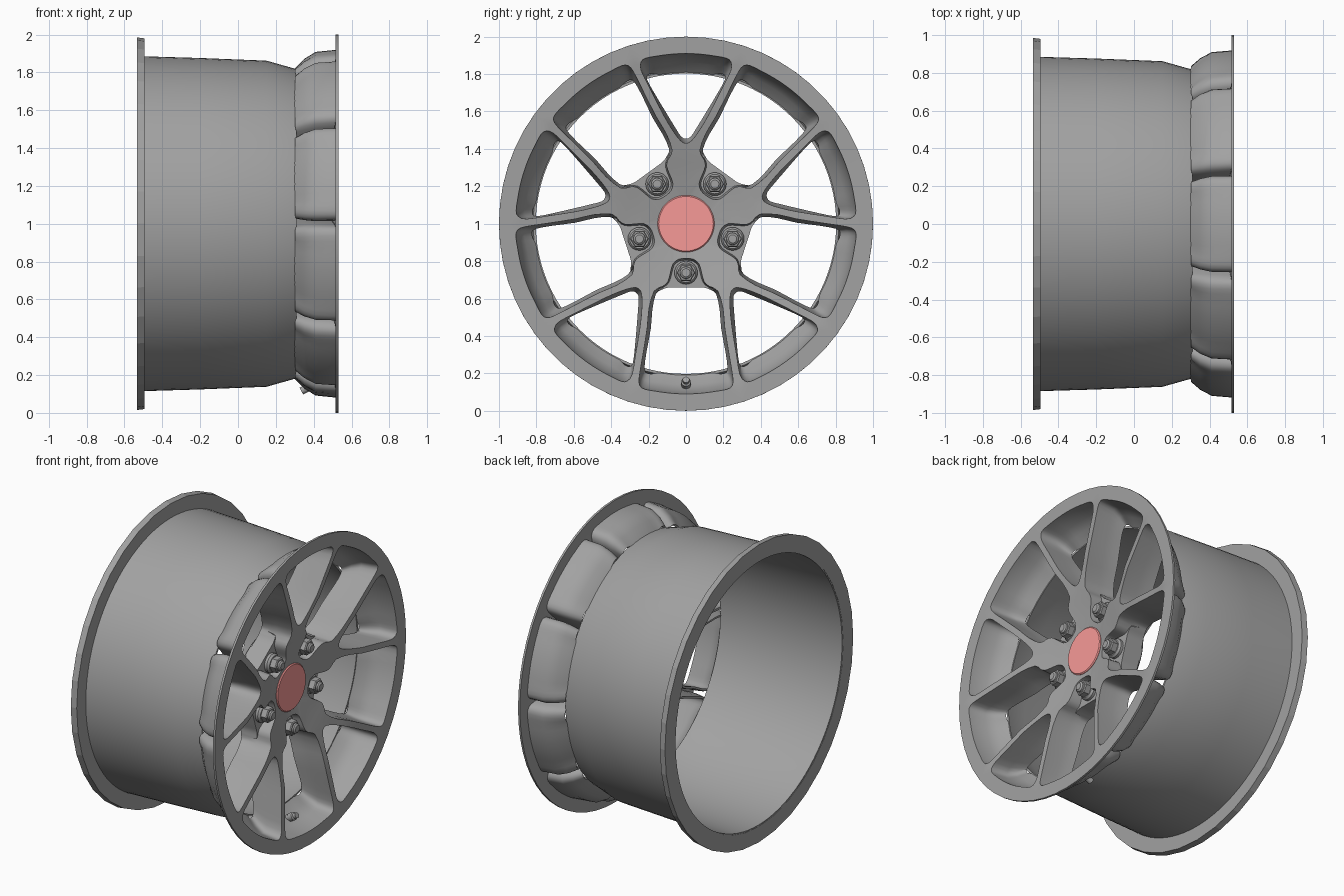
import bpy, bmesh
from math import sin, cos, radians, pi
from mathutils import Vector

if "Cube" in bpy.data.objects:
    bpy.data.objects.remove(bpy.data.objects["Cube"])

HUB = Vector((0, 0, 1))  # wheel axis runs along x through this point


def material(name, rgb):
    mat = bpy.data.materials.new(name)
    mat.diffuse_color = (*rgb, 1)
    mat.use_nodes = True
    mat.node_tree.nodes["Principled BSDF"].inputs["Base Color"].default_value = mat.diffuse_color
    return mat


GREY = material("dark_grey", (.36, .36, .36))
RED = material("cap_red", (.93, .32, .31))


def finish(name, bm, angle=35, solid=0, mat=GREY):
    me = bpy.data.meshes.new(name)
    bm.to_mesh(me)
    bm.free()
    me.materials.append(mat)
    ob = bpy.data.objects.new(name, me)
    bpy.context.collection.objects.link(ob)
    bpy.ops.object.select_all(action='DESELECT')
    ob.select_set(True)
    bpy.context.view_layer.objects.active = ob
    if solid:
        m = ob.modifiers.new("thickness", 'SOLIDIFY')
        m.thickness, m.offset = solid, -1
        bpy.ops.object.modifier_apply(modifier=m.name)
    if angle:
        bpy.ops.object.shade_smooth_by_angle(angle=radians(angle))
    return ob


def lathe(name, profile, n, angle=35, closed=False, origin=HUB, axis=None, mat=GREY):
    """Spin (x, radius) points about the x axis (or about another axis)."""
    bm = bmesh.new()
    rot = Vector((1, 0, 0)).rotation_difference(axis or Vector((1, 0, 0)))
    rings = []
    for x, r in profile:
        if r == 0:
            rings.append([bm.verts.new(origin + rot @ Vector((x, 0, 0)))] * n)
        else:
            rings.append([bm.verts.new(origin + rot @ Vector(
                (x, r * cos(2 * pi * i / n), r * sin(2 * pi * i / n)))) for i in range(n)])
    pairs = list(zip(rings, rings[1:])) + ([(rings[-1], rings[0])] if closed else [])
    for a, b in pairs:
        for i in range(n):
            j = (i + 1) % n
            bm.faces.new(list(dict.fromkeys((a[i], a[j], b[j], b[i]))))
    bmesh.ops.recalc_face_normals(bm, faces=bm.faces)
    return finish(name, bm, angle, mat=mat)


def interp(table, r):
    for (a, xa), (b, xb) in zip(table, table[1:]):
        if r <= b:
            t = max(0, (r - a) / (b - a))
            return xa + (xb - xa) * t
    return table[-1][1]


def front_x(r):
    return interp([(.15, .385), (.25, .405), (.4, .445), (.6, .49), (.85, .52), (.92, .53), (1, .53)], r)


def back_x(r):
    return interp([(.34, .22), (.5, .26), (.78, .31), (1, .31)], r)


def pol(r, a):
    return Vector((r * cos(radians(a)), r * sin(radians(a))))


def full_loop(half, smooth):
    """Mirror a half outline, then double its points (curved or straight)."""
    pts = [Vector((p[0], -p[1])) for p in half] + [Vector(p) for p in half[-2:0:-1]]
    n, out = len(pts), []
    for i in range(n):
        a, b, c, d = (pts[(i + k) % n] for k in (-1, 0, 1, 2))
        mid = (b + c) / 2
        if smooth:
            mid = (b + c) * .5625 - (a + d) * .0625
        out += [b, mid]
    return out


def mix(a, b, t):
    return a + (b - a) * t


# Window outlines: (along window axis, sideways), from the hub end to mid rim
ridge = [(.38, 0), (.42, 5), (.5, 10.5), (.6, 14), (.75, 16.5), (.86, 17.5), (.93, 18), (1, 18)]
rim_edge = [pol(1, a) for a in (12, 6, 0)]
rim_front = [pol(.91, a) for a in (10, 5, 0)]
rim_back = [pol(.81, a) for a in (10, 5, 0)]

v_edge = [pol(r, a) for r, a in ridge] + rim_edge
v_front = [(.43, 0), (.445, .03), (.5, .072), (.59, .125), (.725, .193), (.82, .24),
           (.865, .24), (.885, .215)] + rim_front
v_back = [(.455, 0), (.465, .025), (.51, .055), (.60, .11), (.70, .17), (.77, .208),
          (.795, .205), (.803, .18)] + rim_back

l_edge = ([pol(.15, a) for a in (0, 12, 24, 36)] + [pol(.27, 36)]
          + [pol(r, 36 - a) for r, a in ridge] + rim_edge)
l_front = [(.185, 0), (.19, .04), (.215, .07), (.26, .083), (.31, .097), (.335, .125), (.36, .17),
           (.455, .198), (.555, .207), (.705, .231), (.82, .25), (.865, .247), (.885, .22)] + rim_front
l_back = [(.34, 0), (.34, .03), (.34, .06), (.34, .085), (.344, .107), (.355, .135), (.378, .162),
          (.46, .18), (.56, .188), (.69, .212), (.77, .222), (.795, .215), (.803, .185)] + rim_back
l_floor = [(.195, 0), (.20, .036), (.222, .063), (.262, .075), (.314, .091), (.339, .121)]


def window(bm, theta, edge, front, back, floor=()):
    """One 36-degree sector: face strip, pocket walls and, at a lug, a floor."""
    front, back = [Vector(p) for p in front], [Vector(p) for p in back]
    k = len(floor)
    mid = [Vector(p) for p in floor] + [mix(f, b, .15) for f, b in zip(front, back)][k:]
    low = back[:k] + [mix(f, b, .5) for f, b in zip(front, back)][k:]
    E, F, M, L, B = (full_loop(h, s) for h, s in
                     ((edge, 0), (front, 1), (mid, 1), (low, 1), (back, 1)))
    n = len(E)
    on_floor = [k and min(i, n - i) <= 2 * k - 2 for i in range(n)]

    def depth(i, t):
        return .345 if on_floor[i] else mix(front_x(F[i].length), back_x(B[i].length), t)

    xs = [[front_x(p.length) for p in E], [front_x(p.length) for p in F],
          [depth(i, .52) for i in range(n)], [depth(i, .78) for i in range(n)],
          [back_x(p.length) for p in B]]
    c, s = cos(radians(theta)), sin(radians(theta))
    rows = [[bm.verts.new(HUB + Vector((x, p[0] * c - p[1] * s, p[0] * s + p[1] * c)))
             for x, p in zip(xr, loop)] for xr, loop in zip(xs, (E, F, M, L, B))]
    for a, b in zip(rows, rows[1:]):
        for i in range(n):
            j = (i + 1) % n
            bm.faces.new((a[i], a[j], b[j], b[i]))


# Spoked face with ten pockets
bm = bmesh.new()
for k in range(5):
    window(bm, 90 + 72 * k, v_edge, v_front, v_back)
    window(bm, 54 + 72 * k, l_edge, l_front, l_back, l_floor)
bmesh.ops.remove_doubles(bm, verts=bm.verts, dist=1e-4)
finish("spoked_face", bm, 35, .014)

# Barrel and rear flange
lathe("barrel", [(-.533, .886), (-.2, .876), (.15, .862), (.31, .817),
                 (.31, .803), (.15, .847), (-.533, .870)], 96, 25, True)
lathe("rear_flange", [(-.535, .985), (-.495, .98), (-.495, .88), (-.535, .88)], 36, 0, True)

# Hub pad behind the spokes and the centre cap
lathe("hub_pad", [(.20, .12), (.20, .325), (.21, .335), (.325, .335), (.325, .12)], 64, 35, True)
lathe("centre_cap", [(.25, 0), (.25, .148), (.388, .152), (.394, .146), (.394, 0)], 48, mat=RED)

# Lug nuts: round seat, hexagon and domed tip
for k in range(5):
    a = radians(54 + 72 * k)
    o = HUB + Vector((.05, .262 * cos(a), .262 * sin(a)))
    lathe(f"lug_seat_{k}", [(.28, 0), (.28, .062), (.312, .062), (.325, .052), (.325, 0)], 24, origin=o)
    lathe(f"lug_hex_{k}", [(.32, 0), (.32, .050), (.362, .050), (.368, .044), (.368, 0)], 6, 20, origin=o)
    lathe(f"lug_tip_{k}", [(.36, 0), (.36, .034), (.378, .032), (.386, .022), (.386, 0)], 20, origin=o)

# Valve stem at the bottom of the rim
lathe("valve_stem", [(0, 0), (0, .02), (.05, .02), (.052, .026), (.085, .026), (.09, .018),
                     (.11, .018), (.11, 0)], 16,
      origin=Vector((.335, 0, .115)), axis=Vector((.85, 0, .45)).normalized())
